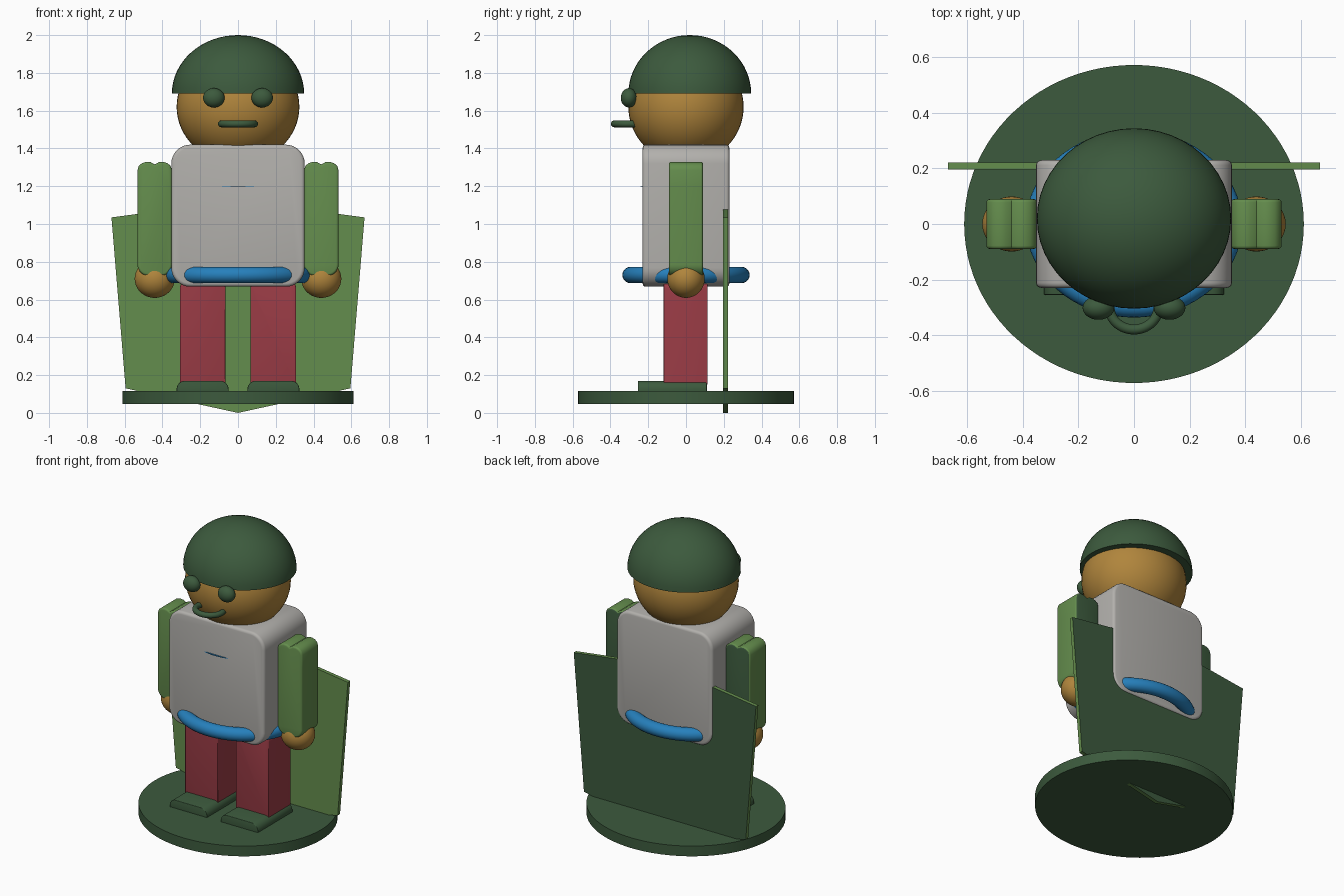
import bpy, bmesh, math

if "Cube" in bpy.data.objects:
    bpy.data.objects.remove(bpy.data.objects["Cube"])


def material(name, r, g, b):
    m = bpy.data.materials.new(name)
    m.diffuse_color = [((c / 255 + 0.055) / 1.055) ** 2.4 for c in (r, g, b)] + [1]
    m.use_nodes = True
    m.node_tree.nodes["Principled BSDF"].inputs["Base Color"].default_value = m.diffuse_color
    return m


DARK = material("dark green", 60, 90, 61)
LIGHT = material("light green", 100, 141, 77)
GREY = material("warm grey", 178, 176, 172)
BLUE = material("belt blue", 38, 128, 188)
RED = material("trouser red", 155, 60, 70)
SKIN = material("tan skin", 176, 133, 60)


def finish(obj, mats, angle=35):
    for m in mats:
        obj.data.materials.append(m)
    bpy.ops.object.select_all(action='DESELECT')
    obj.select_set(True)
    bpy.context.view_layer.objects.active = obj
    bpy.ops.object.shade_smooth_by_angle(angle=math.radians(angle))
    return obj


def add_mesh(name, bm, mats):
    bmesh.ops.recalc_face_normals(bm, faces=bm.faces)
    if len(mats) > 1:                       # second colour on the back faces
        for f in bm.faces:
            f.normal_update()
            f.material_index = int(f.normal.y > 0.9)
    me = bpy.data.meshes.new(name)
    bm.to_mesh(me)
    bm.free()
    obj = bpy.data.objects.new(name, me)
    bpy.context.collection.objects.link(obj)
    return finish(obj, mats)


def rounded(x0, x1, z0, z1, r_bottom, r_top, steps=8):
    """Rectangle outline in x, z with rounded corners."""
    pts = []
    for x, z, sx, sz, r, start in ((x1, z1, -1, -1, r_top, 0), (x0, z1, 1, -1, r_top, 90),
                                   (x0, z0, 1, 1, r_bottom, 180), (x1, z0, -1, 1, r_bottom, 270)):
        if r == 0:
            pts.append((x, z))
            continue
        for i in range(steps + 1):
            a = math.radians(start + 90 * i / steps)
            pts.append((x + sx * r + r * math.cos(a), z + sz * r + r * math.sin(a)))
    return pts


def prism(name, pts, y0, y1, mats, bevel=0.0):
    """Extrude an x, z outline from y0 to y1, softening its rims."""
    bm = bmesh.new()
    face = bm.faces.new([bm.verts.new((x, y0, z)) for x, z in pts])
    ext = bmesh.ops.extrude_face_region(bm, geom=[face])
    bmesh.ops.translate(bm, vec=(0, y1 - y0, 0),
                        verts=[v for v in ext['geom'] if isinstance(v, bmesh.types.BMVert)])
    # extrusion keeps the first face as the front cap when it is re-created
    if not any(all(abs(v.co.y - y0) < 1e-6 for v in f.verts) for f in bm.faces):
        bm.faces.new([v for v in bm.verts if abs(v.co.y - y0) < 1e-6])
    bmesh.ops.recalc_face_normals(bm, faces=bm.faces)
    if bevel:
        rim = [e for e in bm.edges if abs(e.verts[0].co.y - e.verts[1].co.y) < 1e-6]
        bmesh.ops.bevel(bm, geom=rim, offset=bevel, segments=3, profile=0.5, affect='EDGES')
    return add_mesh(name, bm, mats)


def ball(name, loc, radii, mat, half=False):
    bm = bmesh.new()
    bmesh.ops.create_uvsphere(bm, u_segments=48, v_segments=32, radius=1)
    if half:
        cut = bmesh.ops.bisect_plane(bm, geom=bm.verts[:] + bm.edges[:] + bm.faces[:], dist=1e-4,
                                     plane_co=(0, 0, 0), plane_no=(0, 0, 1), clear_inner=True)
        bmesh.ops.holes_fill(bm, edges=[e for e in bm.edges if e.is_boundary], sides=0)
    for v in bm.verts:
        v.co = [c + k * r for c, k, r in zip(loc, v.co, radii)]
    return add_mesh(name, bm, [mat])


def ring(name, loc, rx, ry, minor, mat):
    bpy.ops.mesh.primitive_torus_add(location=loc, major_radius=1, minor_radius=minor,
                                     major_segments=64, minor_segments=20)
    obj = bpy.context.object
    obj.name = name
    for v in obj.data.vertices:             # keep the tube round on an oval path
        a = math.atan2(v.co.y, v.co.x)
        d = math.hypot(v.co.x, v.co.y) - 1
        v.co.x, v.co.y = (rx + d) * math.cos(a), (ry + d) * math.sin(a)
    return finish(obj, [mat])


def disc(name, loc, rx, ry, depth, mat):
    bpy.ops.mesh.primitive_cylinder_add(vertices=96, radius=1, depth=depth, location=loc)
    obj = bpy.context.object
    obj.name = name
    for v in obj.data.vertices:
        v.co.x *= rx
        v.co.y *= ry
    return finish(obj, [mat])


# Stand and cape
disc("base", (0, 0, 0.082), 0.612, 0.573, 0.068, DARK)
half_cape = [(0.595, 0.13), (0.67, 1.035), (0.33, 1.08)]
prism("cape", [(0, 0)] + half_cape + [(-x, z) for x, z in reversed(half_cape)],
      0.197, 0.222, [LIGHT, DARK])

# Torso, belt and chest badge
prism("torso", rounded(-0.353, 0.353, 0.668, 1.42, 0.1, 0.1), -0.23, 0.23, [GREY], 0.018)
ring("belt", (0, 0, 0.73), 0.347, 0.294, 0.043, BLUE)
disc("chest_badge", (0, -0.19, 1.2), 0.14, 0.05, 0.004, BLUE)

# Limbs, mirrored left and right
for side, s in (("left", -1), ("right", 1)):
    def flip(pts):
        return [(s * x, z) for x, z in pts]

    leg = flip(rounded(0.066, 0.308, 0.15, 0.7, 0, 0.04))
    prism(side + "_leg", leg, -0.118, 0.115, [RED], 0.005)

    shoe = flip(rounded(0.05, 0.325, 0.11, 0.17, 0, 0.045))
    prism(side + "_shoe", shoe, -0.255, 0.11, [DARK], 0.004)

    # Sleeve with a grooved, two-lobed shoulder
    lower = rounded(0.35, 0.532, 0.725, 1.2, 0.06, 0)[1:]
    top = [(0.532, 1.285), (0.525, 1.308), (0.508, 1.322), (0.485, 1.329), (0.462, 1.327),
           (0.441, 1.315)]
    top += [(0.882 - x, z) for x, z in reversed(top[:-1])]
    prism(side + "_sleeve", flip(top + lower + [(0.532, 1.2)]), -0.09, 0.09,
          [LIGHT, DARK], 0.012)
    ball(side + "_hand", (s * 0.441, 0, 0.71), (0.106, 0.099, 0.101), SKIN)
    ball(side + "_eye", (s * 0.128, -0.302, 1.668), (0.057, 0.043, 0.051), DARK)

# Head
ball("head", (0, 0, 1.62), (0.325, 0.305, 0.3), SKIN)
ball("cap", (0, 0.02, 1.69), (0.35, 0.325, 0.31), DARK, half=True)
ring("mouth", (0, -0.3, 1.53), 0.088, 0.08, 0.018, DARK)
